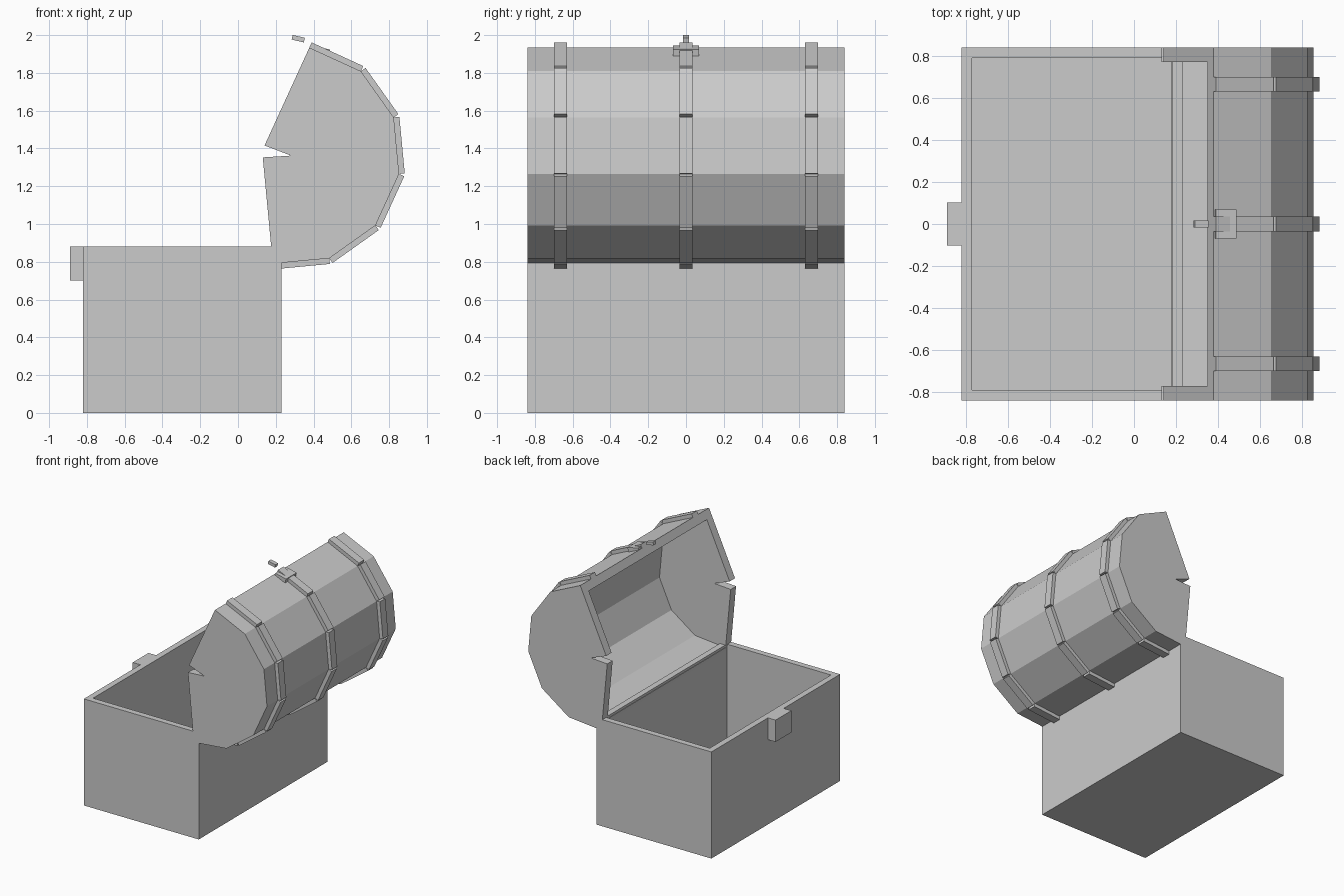
import bpy, bmesh, math
from mathutils import Vector, Matrix

if "Cube" in bpy.data.objects:
    bpy.data.objects.remove(bpy.data.objects["Cube"], do_unlink=True)

grey = bpy.data.materials.new("plain grey")
grey.use_nodes = True
COLOUR = (0.6, 0.6, 0.6, 1)
grey.diffuse_color = COLOUR
grey.node_tree.nodes["Principled BSDF"].inputs["Base Color"].default_value = COLOUR


def finish(name, bm):
    bmesh.ops.recalc_face_normals(bm, faces=bm.faces)
    mesh = bpy.data.meshes.new(name)
    bm.to_mesh(mesh)
    bm.free()
    mesh.materials.append(grey)
    obj = bpy.data.objects.new(name, mesh)
    bpy.context.collection.objects.link(obj)
    return obj


def box(name, centre, size, tilt=0):
    """Box turned in the xz plane; tilt is the slope of its long side."""
    bm = bmesh.new()
    bmesh.ops.create_cube(bm, size=1)
    turn = Matrix.Rotation(-tilt, 4, 'Y')
    bm.transform(Matrix.Translation(centre) @ turn @ Matrix.Diagonal((*size, 1)))
    return finish(name, bm)


def prism(name, profile, y0, y1):
    """Extrude an xz outline along y."""
    bm = bmesh.new()
    face = bm.faces.new([bm.verts.new((x, y0, z)) for x, z in profile])
    new = bmesh.ops.extrude_face_region(bm, geom=[face])["geom"]
    verts = [g for g in new if isinstance(g, bmesh.types.BMVert)]
    bmesh.ops.translate(bm, verts=verts, vec=(0, y1 - y0, 0))
    return finish(name, bm)


HALF, WALL = 0.84, 0.07
BACK, FRONT, TOP = 0.23, -0.82, 0.88

# Open chest body: inset the top, then push it down to the floor
body = bmesh.new()
bmesh.ops.create_cube(body, size=1)
body.transform(Matrix.Translation(((BACK + FRONT) / 2, 0, TOP / 2))
               @ Matrix.Diagonal((BACK - FRONT, 2 * HALF, TOP, 1)))
body.normal_update()
top = max(body.faces, key=lambda f: f.calc_center_median().z)
bmesh.ops.inset_region(body, faces=[top], thickness=WALL)
pushed = bmesh.ops.extrude_face_region(body, geom=[top])["geom"]
bmesh.ops.translate(body, vec=(0, 0, WALL - TOP),
                    verts=[g for g in pushed if isinstance(g, bmesh.types.BMVert)])
for f in [f for f in body.faces if f.calc_center_median().z > TOP - 0.001
          and f.calc_area() > 1]:
    body.faces.remove(f)
finish("chest_body", body)

# Front catch
box("front_catch", (FRONT - 0.035, 0, 0.79), (0.07, 0.205, 0.18))

# Lid: half of a twelve-sided drum, swung open
CENTRE, RADIUS, START, STEP = Vector((0.281, 1.362)), 0.58, math.radians(80.4), math.radians(30)


def polar(angle, r):
    return Vector((math.cos(angle), math.sin(angle))) * r


angles = [START - STEP * i for i in range(7)]
outer = [CENTRE + polar(a, RADIUS) for a in angles]
edge_dirs = [(outer[i + 1] - outer[i]).normalized() for i in range(6)]
inward = [Vector((d.y, -d.x)) for d in edge_dirs]

# End walls with the small notch at the middle of the rim
rim_top = outer[0] + inward[0] * 0.57
rim_low = outer[-1] + inward[-1] * 0.565
outline = outer + [rim_low, CENTRE, rim_top]
for side, y in (("right", -HALF), ("left", HALF - WALL)):
    prism("lid_end_" + side, outline, y, y + WALL)

# Six planks, square-cut at the rim and mitred between
inner = [CENTRE + polar(a, RADIUS - WALL / math.cos(STEP / 2)) for a in angles]
inner[0] = outer[0] + inward[0] * WALL
inner[-1] = outer[-1] + inward[-1] * WALL
for i in range(6):
    prism(f"lid_plank_{i + 1}", [outer[i], outer[i + 1], inner[i + 1], inner[i]],
          -HALF + WALL, HALF - WALL)

# Three rows of straps, one short bar on each plank
BAR = 0.03
for row, y in (("right", -0.665), ("middle", 0), ("left", 0.665)):
    for i in range(6):
        mid = (outer[i] + outer[i + 1]) / 2 - inward[i] * BAR / 2
        length = (outer[i + 1] - outer[i]).length
        box(f"strap_{row}_{i + 1}", (mid.x, y, mid.y), (length, 0.07, BAR),
            math.atan2(edge_dirs[i].y, edge_dirs[i].x))

# Latch plate and the pin in front of it
LATCH_TILT = math.radians(-13)
box("latch_plate", (0.434, 0, 1.918), (0.1, 0.138, 0.035), LATCH_TILT)
box("latch_pin", (0.319, 0, 1.981), (0.066, 0.034, 0.025), LATCH_TILT)
